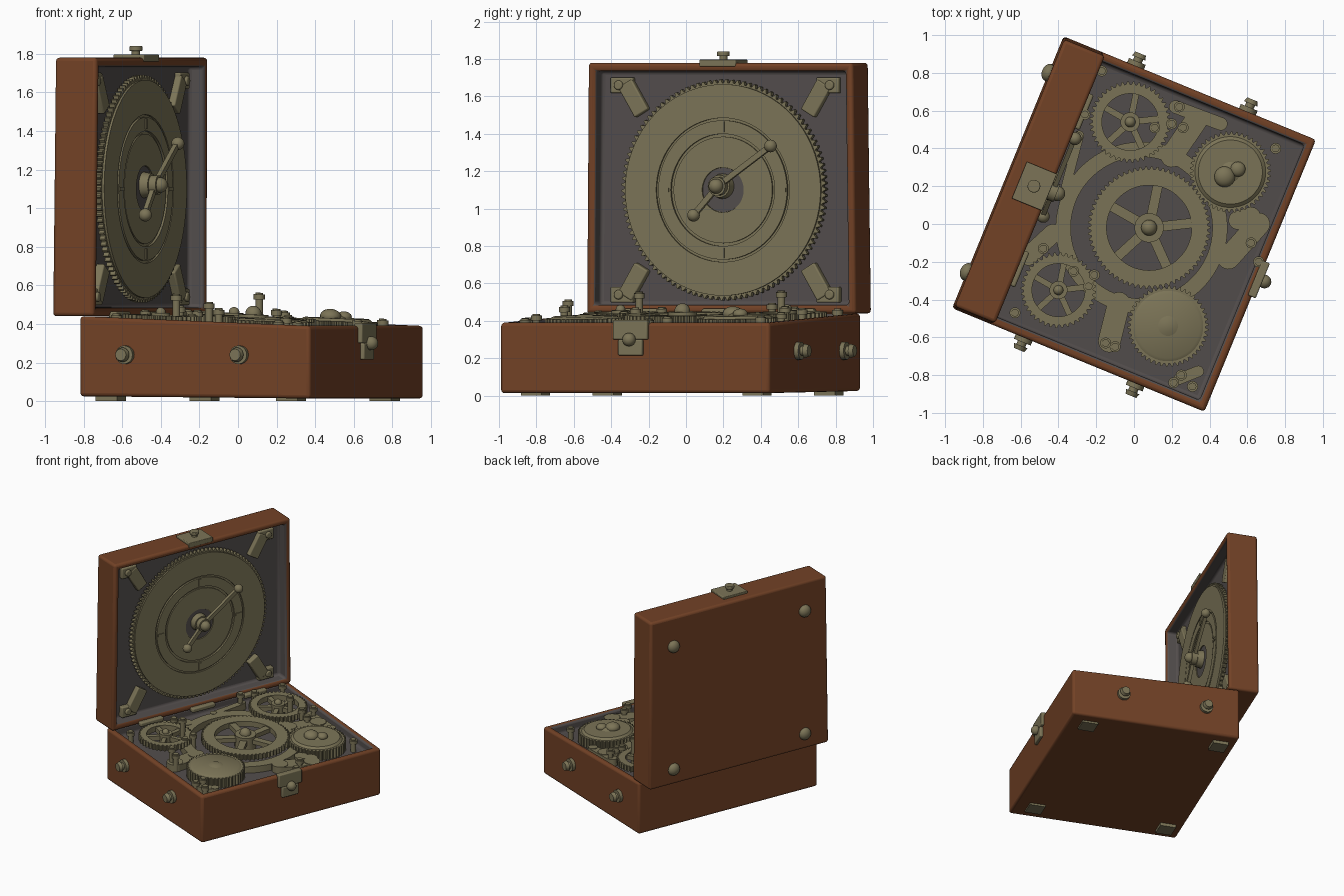
import bpy, bmesh, math
from mathutils import Matrix, Vector

if "Cube" in bpy.data.objects:
    bpy.data.objects.remove(bpy.data.objects["Cube"])

ANG = math.radians(-22.3)
TURN = Matrix.Rotation(ANG, 4, 'Z')
SHEAR = Matrix.Identity(4)
SHEAR[2][0] = -0.039                       # base top slopes down to the front
BASE = TURN @ SHEAR
TOP = 0.418                                # rim height in the middle of the base
DECK = BASE @ Matrix.Translation((0, 0, TOP))
# lid frame: local x -> box width, y -> up, z -> out of the open lid
DIAL = TURN @ Matrix(((0, 0, 1, -0.58), (1, 0, 0, 0), (0, 1, 0, 1.10), (0, 0, 0, 1)))


def material(name, col):
    m = bpy.data.materials.new(name)
    m.diffuse_color = (*col, 1)
    m.use_nodes = True
    m.node_tree.nodes["Principled BSDF"].inputs["Base Color"].default_value = m.diffuse_color
    return m


WOOD = material("brown_wood", (0.17, 0.054, 0.019))
BRASS = material("dull_brass", (0.20, 0.175, 0.095))
GREY = material("dark_grey", (0.085, 0.074, 0.072))


def finish(bm, name, M, mats, bevel=0):
    bmesh.ops.recalc_face_normals(bm, faces=bm.faces)
    me = bpy.data.meshes.new(name)
    bm.to_mesh(me)
    bm.free()
    me.transform(M)
    for m in mats:
        me.materials.append(m)
    ob = bpy.data.objects.new(name, me)
    bpy.context.collection.objects.link(ob)
    if bevel:
        mod = ob.modifiers.new("soft_edges", 'BEVEL')
        mod.width, mod.segments, mod.limit_method = bevel, 3, 'ANGLE'
    return ob


def loc(x, y):
    """Top view position to the turned box frame."""
    v = TURN.inverted() @ Vector((x, y, 0))
    return v.x, v.y


def box(bm, lo, hi):
    c = [(a + b) / 2 for a, b in zip(lo, hi)]
    s = [b - a for a, b in zip(lo, hi)]
    bmesh.ops.create_cube(bm, size=1, matrix=Matrix.Translation(c) @ Matrix.Diagonal((*s, 1)))


def cyl(bm, c, r, z0, z1, r2=None, n=20):
    bmesh.ops.create_cone(bm, cap_ends=True, segments=n, radius1=r, radius2=r if r2 is None else r2,
                          depth=z1 - z0, matrix=Matrix.Translation((c[0], c[1], (z0 + z1) / 2)))


def ball(bm, c, r, flat=1):
    bmesh.ops.create_uvsphere(bm, u_segments=20, v_segments=12, radius=r,
                              matrix=Matrix.Translation(c) @ Matrix.Diagonal((1, 1, flat, 1)))


def bar(bm, p, q, w, z0, z1):
    p, q = Vector(p), Vector(q)
    d = q - p
    m = Matrix.Translation(((p.x + q.x) / 2, (p.y + q.y) / 2, (z0 + z1) / 2))
    m = m @ Matrix.Rotation(math.atan2(d.y, d.x), 4, 'Z') @ Matrix.Diagonal((d.length, w, z1 - z0, 1))
    bmesh.ops.create_cube(bm, size=1, matrix=m)


def ring(bm, c, r_in, r_out, z0, z1, teeth=0, depth=0.016):
    """Flat ring or, with teeth, a gear rim."""
    n = teeth * 4 if teeth else 72
    rows = []
    for z, outer in ((z0, 0), (z0, 1), (z1, 1), (z1, 0)):
        row = []
        for i in range(n):
            r = (r_out - (depth if teeth and i % 4 > 1 else 0)) if outer else r_in
            a = 2 * math.pi * i / n
            row.append(bm.verts.new((c[0] + r * math.cos(a), c[1] + r * math.sin(a), z)))
        rows.append(row)
    for k in range(4):
        A, B = rows[k], rows[(k + 1) % 4]
        for i in range(n):
            j = (i + 1) % n
            bm.faces.new((A[i], A[j], B[j], B[i]))


def tray(bm, axis, rim, depth):
    """Hollow out the face that looks along axis, with a grey lining."""
    bm.normal_update()
    bm.faces.ensure_lookup_table()
    f = max(bm.faces, key=lambda p: p.normal.dot(Vector(axis)))
    bmesh.ops.inset_individual(bm, faces=[f], thickness=rim, depth=0)
    bm.normal_update()
    walls = bmesh.ops.inset_individual(bm, faces=[f], thickness=0.004, depth=-depth)["faces"]
    for w in list(walls) + [f]:
        w.material_index = 1


# --- wooden base
bm = bmesh.new()
box(bm, (-0.57, -0.778, 0.02), (0.722, 0.778, TOP))
for v in bm.verts:
    if v.co.z < 0.1:
        v.co.z += 0.03 * v.co.x
tray(bm, (0, 0, 1), 0.065, 0.07)
finish(bm, "base_case", BASE, [WOOD, GREY], 0.018)

# --- wooden lid, standing open
bm = bmesh.new()
box(bm, (-0.722, -0.778, 0.44), (-0.49, 0.778, 1.78))
for v in bm.verts:
    if v.co.z > 1:
        v.co.y *= 0.982
        v.co.x += 0.01
tray(bm, (1, 0, 0), 0.062, 0.09)
finish(bm, "lid_case", TURN, [WOOD, GREY], 0.018)

# --- feet
bm = bmesh.new()
for u in (-0.45, 0.56):
    for v in (-0.64, 0.64):
        box(bm, (u - 0.06, v - 0.06, 0), (u + 0.06, v + 0.06, 0.035))
finish(bm, "feet", TURN, [BRASS])

# --- knobs on both sides
bm = bmesh.new()
for s in (-1, 1):
    for u in (-0.31, 0.33):
        k = bmesh.new()
        cyl(k, (0, 0), 0.048, -0.01, 0.025)
        cyl(k, (0, 0), 0.025, 0.02, 0.05)
        cyl(k, (0, 0), 0.038, 0.045, 0.07, 0.03)
        k.transform(Matrix.Translation((u, s * 0.778, 0.24)) @ Matrix.Rotation(-s * math.pi / 2, 4, 'X'))
        tmp = bpy.data.meshes.new("tmp")
        k.to_mesh(tmp)
        k.free()
        bm.from_mesh(tmp)
        bpy.data.meshes.remove(tmp)
finish(bm, "side_knobs", TURN, [BRASS])

# --- round studs on the back of the lid
bm = bmesh.new()
for v in (-0.57, 0.57):
    for z in (0.56, 1.55):
        ball(bm, (v, z - 1.1, -0.142), 0.048, 0.75)
finish(bm, "lid_studs", DIAL, [BRASS])

# --- latches on the base front and the lid top
bm = bmesh.new()
box(bm, (0.70, -0.12, 0.30), (0.745, 0.08, 0.405))
box(bm, (0.70, -0.09, 0.215), (0.745, 0.05, 0.30))
ball(bm, (0.755, -0.02, 0.30), 0.036)
finish(bm, "front_latch", TURN, [BRASS], 0.008)
bm = bmesh.new()
box(bm, (-0.65, -0.12, 1.76), (-0.478, 0.09, 1.797))
cyl(bm, (-0.566, -0.016), 0.022, 1.79, 1.82)
cyl(bm, (-0.566, -0.016), 0.034, 1.815, 1.84)
finish(bm, "lid_latch", TURN, [BRASS], 0.005)

# --- hinge barrels between lid and base
bm = bmesh.new()
for v in (-0.45, 0.0, 0.45):
    box(bm, (-0.5, v - 0.1, 0.43), (-0.455, v + 0.1, 0.465))
finish(bm, "hinges", TURN, [BRASS], 0.01)

# --- lid dial: toothed disc with raised rings
bm = bmesh.new()
ring(bm, (0, 0), 0.05, 0.59, 0.02, 0.05, 110, 0.018)
ring(bm, (0, 0), 0.385, 0.565, 0.04, 0.062)
ring(bm, (0, 0), 0.30, 0.372, 0.04, 0.064)
ring(bm, (0, 0), 0.12, 0.285, 0.04, 0.06)
for i in range(4):
    a = math.radians(90 * i)
    d = Vector((math.cos(a), math.sin(a)))
    bar(bm, d * 0.31, d * 0.365, 0.02, 0.06, 0.07)
finish(bm, "dial", DIAL, [BRASS])
bm = bmesh.new()
ring(bm, (0, 0), 0.03, 0.118, 0.04, 0.054)
finish(bm, "dial_centre", DIAL, [GREY])

# --- dial hand with ball ends
bm = bmesh.new()
ends = ((-0.145, -0.135), (0.30, 0.235))
hub = (-0.005, 0.02)
for e in ends:
    bar(bm, hub, e, 0.03, 0.105, 0.13)
    ball(bm, (*e, 0.12), 0.034)
cyl(bm, hub, 0.07, 0.04, 0.10, 0.06)
cyl(bm, hub, 0.05, 0.10, 0.14)
ball(bm, (*hub, 0.145), 0.04)
finish(bm, "dial_hand", DIAL, [BRASS])

# --- corner brackets in the lid
bm = bmesh.new()
for sx in (-1, 1):
    for sy in (-1, 1):
        bar(bm, (sx * 0.66, sy * 0.56), (sx * 0.53, sy * 0.56), 0.085, -0.01, 0.04)
        bar(bm, (sx * 0.575, sy * 0.57), (sx * 0.48, sy * 0.41), 0.09, -0.01, 0.045)
        cyl(bm, (sx * 0.61, sy * 0.56), 0.025, 0.03, 0.055)
finish(bm, "lid_brackets", DIAL, [BRASS], 0.008)

# --- clockwork in the base: spoked gears (x, y, radius, rim, teeth, z0, z1)
for name, x, y, r, rim, teeth, z0, z1 in (
        ("main_gear", 0.08, -0.02, 0.325, 0.10, 66, -0.02, 0.022),
        ("back_gear", -0.02, 0.54, 0.215, 0.065, 44, -0.025, 0.018),
        ("left_gear", -0.40, -0.35, 0.20, 0.06, 40, -0.025, 0.018)):
    bm = bmesh.new()
    c = Vector(loc(x, y))
    ring(bm, c, r - rim, r, z0, z1, teeth)
    for i in range(5):
        a = 0.5 + i * 2 * math.pi / 5
        bar(bm, c, c + Vector((math.cos(a), math.sin(a))) * (r - rim + 0.01), r * 0.16, z0, z1 - 0.008)
    cyl(bm, c, r * 0.24, -0.07, z1 + 0.012)
    ball(bm, (*c, z1 + 0.015), r * 0.13)
    finish(bm, name, DECK, [BRASS])

# --- solid toothed drums
for name, x, y, dome in (("right_drum", 0.51, 0.275, 0.03), ("front_drum", 0.18, -0.54, 0.02)):
    bm = bmesh.new()
    c = loc(x, y)
    ring(bm, c, 0.002, 0.215, -0.065, 0.012, 46)
    cyl(bm, c, 0.19, 0.01, 0.012 + dome * 0.5, 0.17, 40)
    cyl(bm, c, 0.08, 0.01, 0.012 + dome, 0.03, 32)
    finish(bm, name, DECK, [BRASS])
bm = bmesh.new()
ball(bm, (*loc(0.48, 0.25), 0.035), 0.055, 0.7)
ball(bm, (*loc(0.55, 0.29), 0.035), 0.04, 0.7)
finish(bm, "drum_cam", DECK, [BRASS])

# --- ring track under the main gear
bm = bmesh.new()
ring(bm, loc(0.04, -0.02), 0.375, 0.455, -0.07, -0.018)
finish(bm, "ring_track", DECK, [BRASS])

# --- bridges (two end points and a width, seen from above)
bm = bmesh.new()
for x1, y1, x2, y2, w in ((0.2, 0.36, 0.33, 0.55, 0.12), (0.22, 0.62, 0.46, 0.53, 0.07),
                          (-0.56, -0.17, -0.43, -0.05, 0.10), (0.50, -0.18, 0.66, 0.0, 0.12),
                          (-0.13, -0.62, -0.08, -0.42, 0.12), (0.55, 0.02, 0.62, 0.04, 0.10),
                          (-0.36, 0.2, -0.29, 0.47, 0.05), (0.24, -0.82, 0.34, -0.78, 0.06)):
    bar(bm, loc(x1, y1), loc(x2, y2), w, -0.07, -0.02)
    for p in (loc(x1, y1), loc(x2, y2)):
        cyl(bm, p, w / 2, -0.07, -0.015)
finish(bm, "bridges", DECK, [BRASS])

# --- posts and screws (x, y, height over the rim)
bm = bmesh.new()
for x, y, h in ((-0.17, 0.81, 0.03), (0.24, 0.62, 0.05), (0.26, 0.51, 0.03), (-0.26, 0.58, 0.04),
                (0.11, 0.51, 0.14), (0.20, 0.53, 0.06), (0.75, 0.40, 0.03), (0.66, -0.20, 0.02),
                (-0.63, -0.47, 0.02), (-0.48, -0.13, 0.04), (-0.15, -0.63, 0.10), (-0.10, -0.65, 0.07),
                (0.25, -0.80, 0.04), (0.21, -0.84, 0.02), (0.31, -0.86, 0.02), (-0.32, -0.25, 0.13),
                (-0.21, -0.27, 0.05), (-0.30, 0.46, 0.06), (0.62, -0.1, 0.03), (-0.24, -0.33, 0.03)):
    p = loc(x, y)
    cyl(bm, p, 0.02, -0.07, h)
    cyl(bm, p, 0.029, h - 0.035, h - 0.008, n=16)
finish(bm, "posts", DECK, [BRASS])

# smooth shading with sharp edges kept
for ob in bpy.context.scene.objects:
    ob.select_set(True)
    bpy.context.view_layer.objects.active = ob
bpy.ops.object.shade_smooth_by_angle(angle=math.radians(35))
